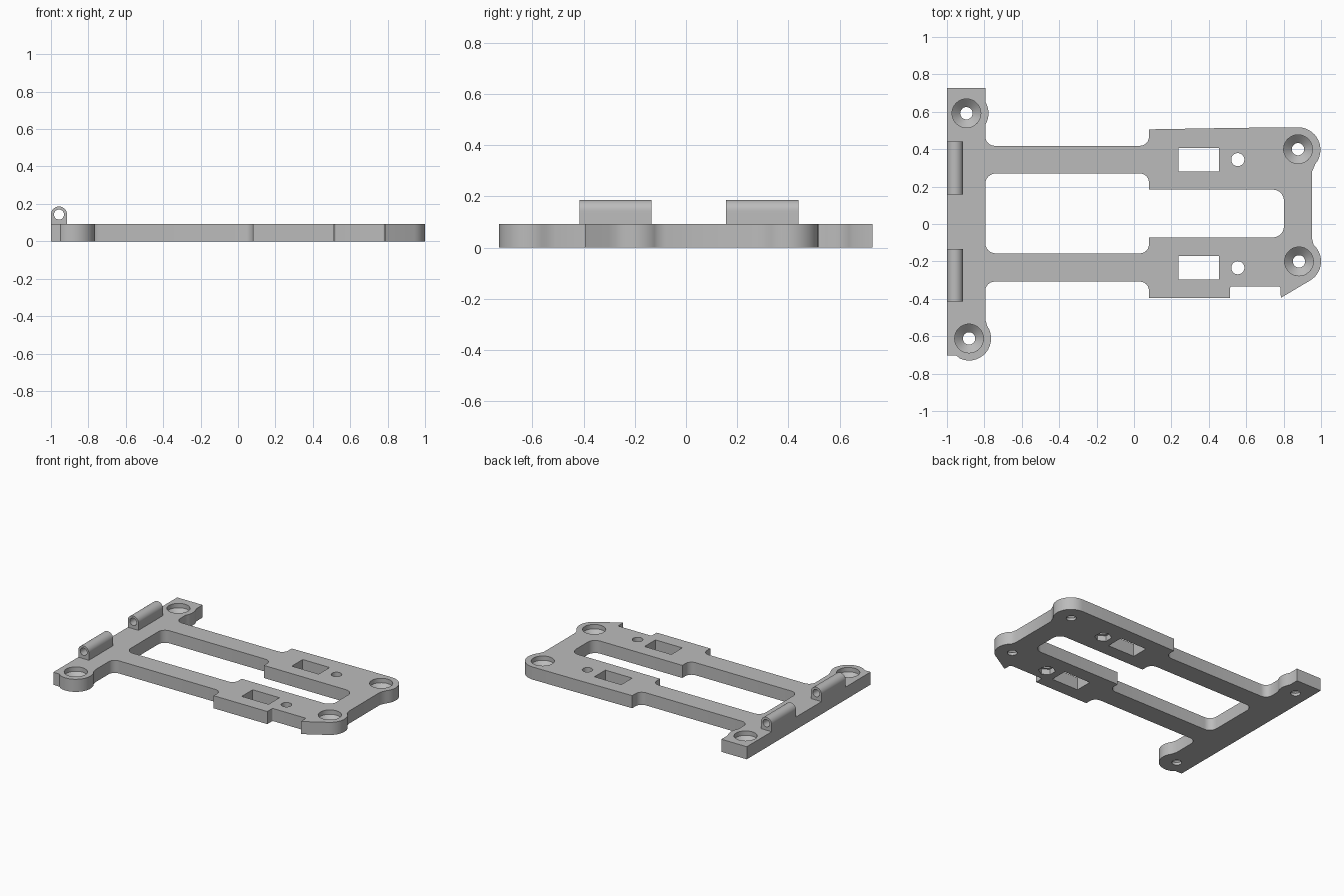
import bpy, bmesh, math
from mathutils import Vector, Matrix

if "Cube" in bpy.data.objects:
    bpy.data.objects.remove(bpy.data.objects["Cube"])

THICK = 0.092
grey = bpy.data.materials.new("plain grey")
grey.use_nodes = True
COLOUR = (0.5, 0.5, 0.5, 1)
grey.diffuse_color = COLOUR
grey.node_tree.nodes["Principled BSDF"].inputs["Base Color"].default_value = COLOUR


def arc(x, y, r, start, end, n=14):
    """Points on an arc, angles in degrees."""
    angles = [math.radians(start + (end - start) * i / n) for i in range(n + 1)]
    return [(x + r * math.cos(a), y + r * math.sin(a)) for a in angles]


def circle(x, y, r, n=32, turn=0):
    return arc(x, y, r, turn, turn + 360, n)[:-1]


def rect(x0, y0, x1, y1):
    return [(x0, y0), (x1, y0), (x1, y1), (x0, y1)]


def rounded(path, n=6):
    """Replace each (x, y, r) corner by a fillet; keep plain points."""
    out = []
    for i, p in enumerate(path):
        if len(p) == 2:
            out.append(p)
            continue
        c = Vector(p[:2])
        u = (Vector(path[i - 1][:2]) - c).normalized()
        v = (Vector(path[(i + 1) % len(path)][:2]) - c).normalized()
        half = u.angle(v) / 2
        centre = c + (u + v).normalized() * p[2] / math.sin(half)
        reach = p[2] / math.tan(half)
        a, b = c + u * reach - centre, c + v * reach - centre
        sweep = a.angle_signed(b)
        for k in range(n + 1):
            q = centre + Matrix.Rotation(-sweep * k / n, 2) @ a
            out.append((q.x, q.y))
    return out


def loft(name, rings):
    """Solid through a stack of equal-length rings of 3D points."""
    bm = bmesh.new()
    loops = [[bm.verts.new(p) for p in ring] for ring in rings]
    n = len(loops[0])
    for lo, hi in zip(loops, loops[1:]):
        for i in range(n):
            j = (i + 1) % n
            bm.faces.new((lo[i], lo[j], hi[j], hi[i]))
    bm.faces.new(loops[0])
    bm.faces.new(loops[-1])
    bmesh.ops.recalc_face_normals(bm, faces=bm.faces)
    mesh = bpy.data.meshes.new(name)
    bm.to_mesh(mesh)
    bm.free()
    ob = bpy.data.objects.new(name, mesh)
    bpy.context.collection.objects.link(ob)
    mesh.materials.append(grey)
    return ob


def prism(name, pts, z0, z1):
    return loft(name, [[(x, y, z) for x, y in pts] for z in (z0, z1)])


def select(ob):
    bpy.ops.object.select_all(action='DESELECT')
    ob.select_set(True)
    bpy.context.view_layer.objects.active = ob


def cut(ob, cutter):
    cutter.hide_render = True
    mod = ob.modifiers.new("cut", 'BOOLEAN')
    mod.operation, mod.solver, mod.object = 'DIFFERENCE', 'EXACT', cutter
    select(ob)
    bpy.ops.object.modifier_apply(modifier=mod.name)
    bpy.data.objects.remove(cutter)


def smooth(ob):
    select(ob)
    bpy.ops.object.shade_smooth_by_angle(angle=math.radians(30))


# Frame plate outline, clockwise from the back right corner
outline = [(-1, 0.727), (-0.795, 0.727), (-0.795, 0.655)]
outline += arc(-0.896, 0.592, 0.118, 22, -22, 8)
outline += [(-0.795, 0.53), (-0.795, 0.418, 0.05), (0.08, 0.418, 0.048),
            (0.08, 0.506), (0.55, 0.514)]
outline += arc(0.877, 0.397, 0.12, 90, -40)
outline += [(0.952, 0.28), (0.952, -0.08)]
outline += arc(0.882, -0.2, 0.118, 48, -58.6)
outline += [(0.785, -0.395), (0.783, -0.334, 0.012), (0.513, -0.334, 0.012),
            (0.513, -0.395), (0.08, -0.395), (0.08, -0.308, 0.048),
            (-0.795, -0.308, 0.05), (-0.795, -0.51)]
outline += arc(-0.882, -0.612, 0.118, 35, -115)
outline += [(-0.95, -0.703), (-1, -0.703)]
plate = prism("frame_plate", rounded(outline), 0, THICK)

# Large central opening
window = [(-0.795, 0.27, 0.055), (0.08, 0.27, 0.048), (0.08, 0.184), (0.802, 0.184, 0.06),
          (0.802, -0.072, 0.06), (0.08, -0.072), (0.08, -0.157, 0.048), (-0.795, -0.157, 0.055)]
cut(plate, prism("window_cutter", rounded(window), -0.1, 0.2))

# Slot, screw hole and hexagonal nut pocket on each arm
for y in (0.344, -0.234):
    cut(plate, prism("slot_cutter", rect(0.238, y - 0.063, 0.455, y + 0.063), -0.1, 0.2))
    cut(plate, prism("hole_cutter", circle(0.555, y, 0.035), -0.1, 0.2))
    cut(plate, prism("nut_cutter", circle(0.555, y, 0.057, 6, 30), -0.1, 0.04))

# Countersunk corner screw holes
profile = [(0.033, -0.1), (0.033, 0.02), (0.077, 0.06), (0.077, 0.2)]
for x, y in ((-0.896, 0.592), (-0.882, -0.612), (0.877, 0.4), (0.882, -0.2)):
    cut(plate, loft("screw_cutter", [[(a, b, z) for a, b in circle(x, y, r)] for r, z in profile]))
smooth(plate)

# Hinge barrels with a bore along y
barrel = [(-1, THICK - 0.01)] + arc(-0.957, 0.143, 0.043, 180, 0, 20) + [(-0.914, THICK - 0.01)]
for side, y0, y1 in (("left_hand", 0.157, 0.44), ("right_hand", -0.415, -0.135)):
    ob = loft("hinge_barrel_" + side, [[(x, y, z) for x, z in barrel] for y in (y0, y1)])
    bore = circle(-0.957, 0.143, 0.027, 24)
    cut(ob, loft("bore_cutter", [[(x, y, z) for x, z in bore] for y in (y0 - 0.1, y1 + 0.1)]))
    smooth(ob)
